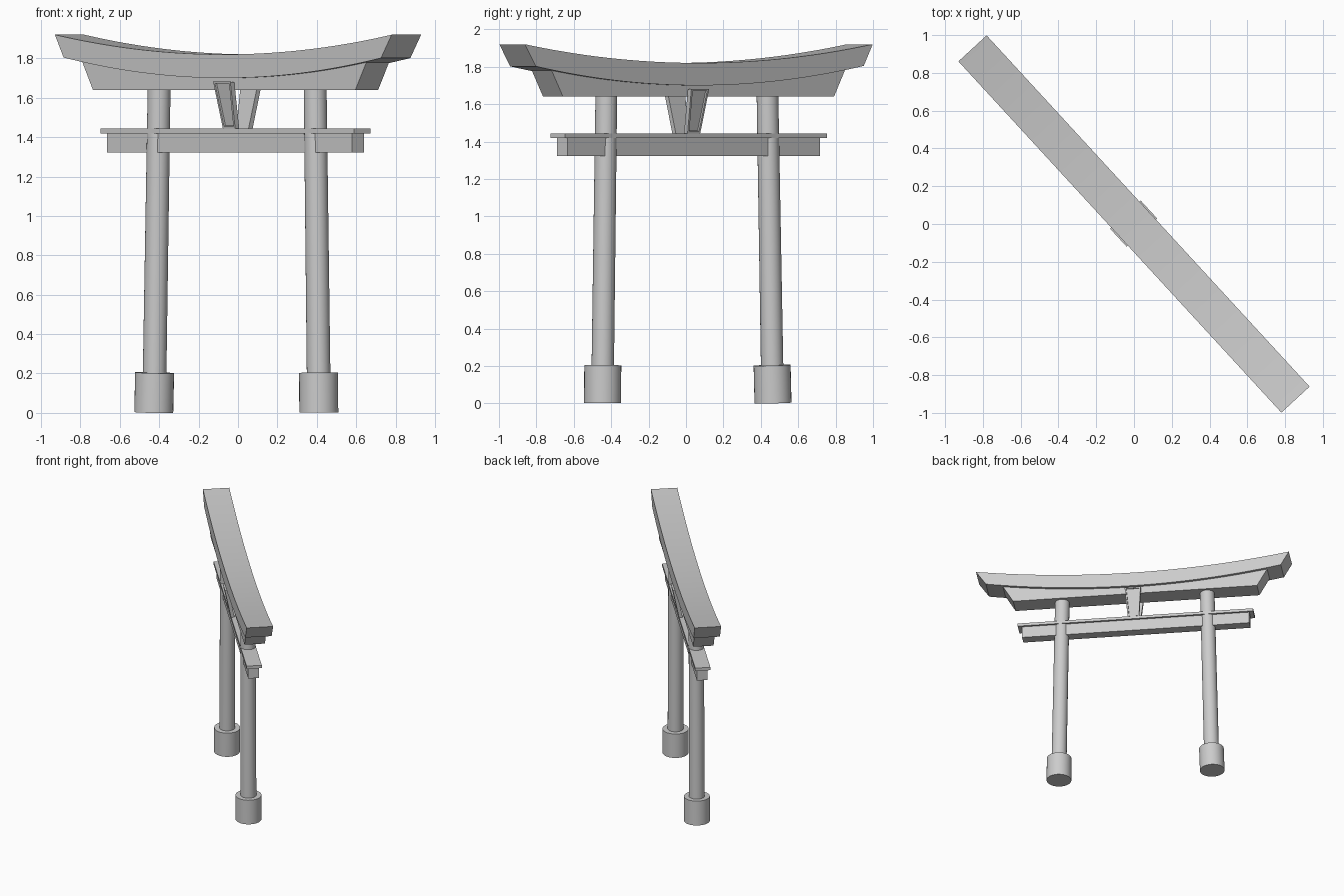
import bpy, bmesh, math
from mathutils import Vector, Matrix

if "Cube" in bpy.data.objects:
    bpy.data.objects.remove(bpy.data.objects["Cube"])

# Everything is laid out along a local x axis, then turned about z
ROT = Matrix.Rotation(math.radians(-47.4), 4, 'Z')


def finish(name, bm, smooth=True):
    bmesh.ops.recalc_face_normals(bm, faces=bm.faces)
    bm.transform(ROT)
    me = bpy.data.meshes.new(name)
    bm.to_mesh(me)
    bm.free()
    ob = bpy.data.objects.new(name, me)
    bpy.context.collection.objects.link(ob)
    if smooth:
        bpy.ops.object.select_all(action='DESELECT')
        ob.select_set(True)
        bpy.context.view_layer.objects.active = ob
        bpy.ops.object.shade_smooth_by_angle(angle=math.radians(30))
    return ob


def beam(name, top_x, bot_x, top_z, bot_z, width, n=1):
    """Bar swept along x; top_z and bot_z give the height at each x."""
    bm = bmesh.new()
    rings = []
    for i in range(n + 1):
        t = i / n
        a = top_x[0] + (top_x[1] - top_x[0]) * t
        b = bot_x[0] + (bot_x[1] - bot_x[0]) * t
        h = width / 2
        rings.append([bm.verts.new(p) for p in (
            (a, -h, top_z(a)), (a, h, top_z(a)), (b, h, bot_z(b)), (b, -h, bot_z(b)))])
    for r, s in zip(rings, rings[1:]):
        for k in range(4):
            bm.faces.new((r[k], r[(k + 1) % 4], s[(k + 1) % 4], s[k]))
    bm.faces.new(rings[0])
    bm.faces.new(rings[-1])
    return finish(name, bm)


def post(name, p, q, r1, r2):
    """Round post between two points."""
    p, q = Vector(p), Vector(q)
    d = q - p
    bm = bmesh.new()
    m = Matrix.Translation((p + q) / 2) @ d.to_track_quat('Z', 'Y').to_matrix().to_4x4()
    bmesh.ops.create_cone(bm, cap_ends=True, segments=32, radius1=r1, radius2=r2,
                          depth=d.length, matrix=m)
    return finish(name, bm)


def panel(name, side):
    """Leaning tapered plaque with a recessed centre."""
    bm = bmesh.new()
    outer = [(-0.048, -0.060, 1.443), (0.044, -0.060, 1.443),
             (0.062, -0.110, 1.682), (-0.067, -0.110, 1.682)]
    f = [bm.verts.new((x, side * y, z)) for x, y, z in outer]
    b = [bm.verts.new((x, side * (y + 0.028), z - 0.004 * (z > 1.5))) for x, y, z in outer]
    front = bm.faces.new(f)
    bm.faces.new(b[::-1])
    for k in range(4):
        bm.faces.new((f[k], b[k], b[(k + 1) % 4], f[(k + 1) % 4]))
    bmesh.ops.recalc_face_normals(bm, faces=bm.faces)
    bmesh.ops.inset_individual(bm, faces=[front], thickness=0.016)
    bmesh.ops.inset_individual(bm, faces=[front], thickness=0.002, depth=-0.01)
    return finish(name, bm, False)


def upper_curve(x):
    return 1.82 + 0.10 * (x / 1.263) ** 2


def lower_curve(x):
    return 1.70 + 0.104 * (x / 1.195) ** 2


# Curved roof beam and the narrower beam below it
beam("roof_beam", (-1.263, 1.263), (-1.198, 1.183), upper_curve, lower_curve, 0.203, 40)
beam("under_beam", (-1.085, 1.048), (-1.003, 0.966), lower_curve, lambda x: 1.64, 0.157, 40)

# Straight tie beam with a thin cap board
beam("tie_beam", (-0.936, 0.899), (-0.936, 0.899), lambda x: 1.42, lambda x: 1.322, 0.083)
beam("tie_beam_cap", (-0.969, 0.932), (-0.969, 0.932), lambda x: 1.443, lambda x: 1.419, 0.117)

# Leaning pillars standing in round bases
for label, foot, head in (("left", -0.630, -0.592), ("right", 0.608, 0.579)):
    lean = lambda z: foot + (head - foot) * z / 1.64
    post(label + "_pillar", (lean(0.15), 0, 0.15), (lean(1.66), 0, 1.66), 0.060, 0.058)
    post(label + "_base", (lean(0) - 0.002, 0, 0.002), (lean(0.204), 0, 0.204), 0.099, 0.099)

# Plaques on both faces
panel("front_plaque", 1)
panel("back_plaque", -1)
